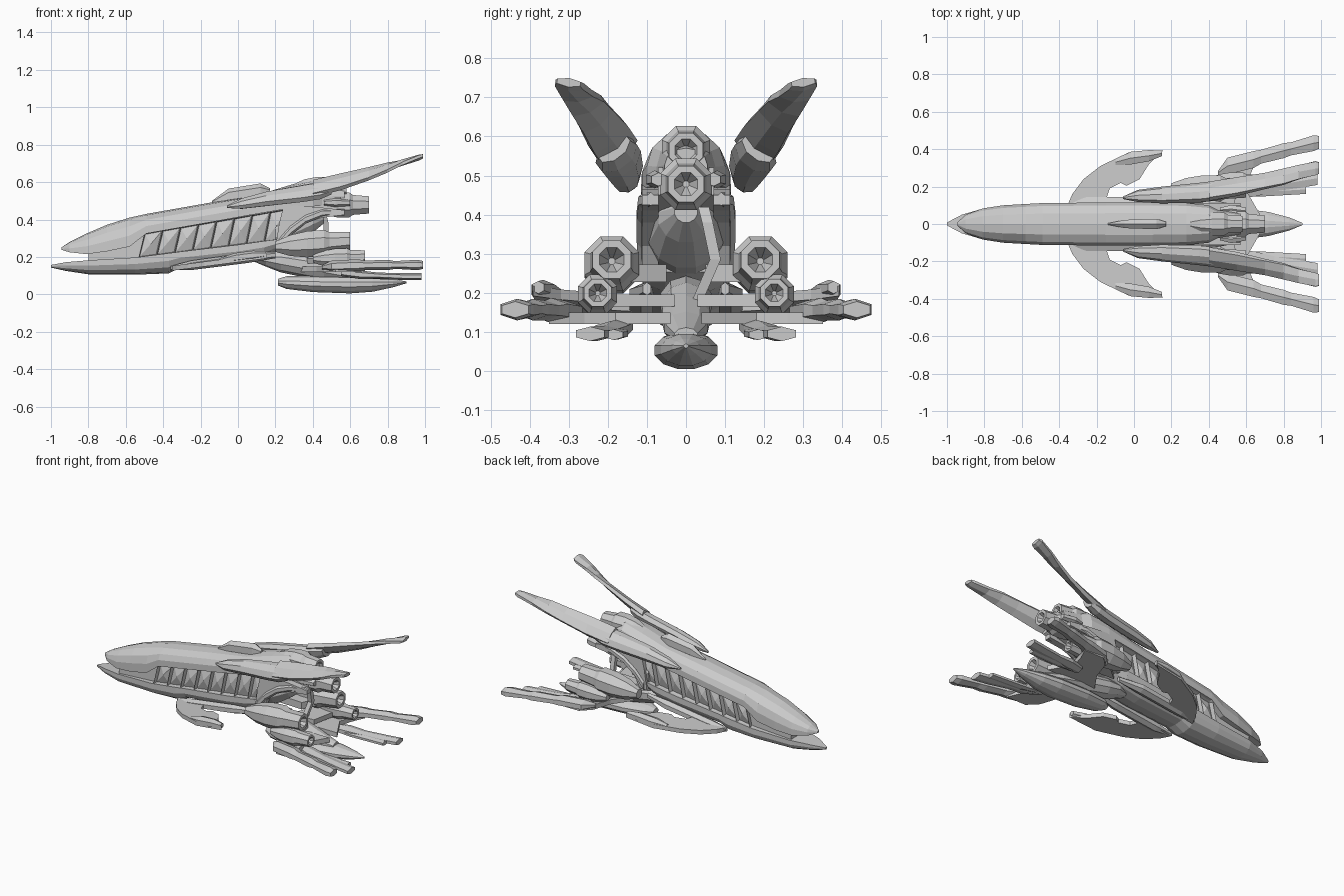
import bpy, bmesh
from math import sin, cos, pi, radians
from mathutils import Vector


def finish(name, bm, mirror=False, fix=True):
    if fix:
        bmesh.ops.recalc_face_normals(bm, faces=bm.faces)
    me = bpy.data.meshes.new(name)
    bm.to_mesh(me)
    bm.free()
    ob = bpy.data.objects.new(name, me)
    bpy.context.collection.objects.link(ob)
    if mirror:
        m = ob.modifiers.new("mirror", 'MIRROR')
        m.use_axis = (False, True, False)
        m.use_mirror_merge = False
    return ob


def skin(name, rings, mirror=False):
    bm = bmesh.new()
    rows = [[bm.verts.new(p) for p in r] for r in rings]
    n = len(rows[0])
    for a, b in zip(rows, rows[1:]):
        for i in range(n):
            bm.faces.new((a[i], a[(i + 1) % n], b[(i + 1) % n], b[i]))
    bm.faces.new(rows[0])
    bm.faces.new(rows[-1])
    return finish(name, bm, mirror)


def loft(name, stations, n=8, mirror=False):
    """Stations along x: (x, y, z, half width, half height, roll degrees)."""
    rings = []
    for x, y, z, ry, rz, *roll in stations:
        t = radians(roll[0]) if roll else 0
        ring = []
        for i in range(n):
            a = 2 * pi * (i + .5) / n
            u, v = ry * cos(a) / cos(pi / n), rz * sin(a) / cos(pi / n)
            ring.append((x, y + u * cos(t) - v * sin(t), z + u * sin(t) + v * cos(t)))
        rings.append(ring)
    return skin(name, rings, mirror)


def shell(name, stations):
    """Domed hull: (x, half width, flat-side z, crown z)."""
    half = [(1, 0), (1, .38), (.86, .7), (.5, .93)]
    dome = half + [(0, 1)] + [(-u, v) for u, v in reversed(half)]
    return skin(name, [[(x, u * w, z0 + v * (z1 - z0)) for u, v in dome]
                       for x, w, z0, z1 in stations])


def slab(name, outline, y0, y1, mirror=False):
    """Side profile in x, z extruded across y."""
    return skin(name, [[(x, y, z) for x, z in outline] for y in (y0, y1)], mirror)


def plate(name, outline, z0, slope, thick, mirror=True):
    """Plan outline in x, y given thickness, tilted along x."""
    return skin(name, [[(x, y, z0 + slope * x + d) for x, y in outline]
                       for d in (-thick / 2, thick / 2)], mirror)


def engine(name, x0, x1, y, z, r, droop=0, mirror=False):
    """Faceted nacelle with hollow nozzle."""
    L = x1 - x0
    profile = [(0, .4), (.2, .8), (.42, 1), (.65, 1), (.72, .8), (1, .7), (1, .45), (.85, .12)]
    return loft(name, [(x0 + L * t, y, z - droop * (1 - t), r * k, r * k)
                       for t, k in profile], 8, mirror)


# Main hull shells
shell("upper_hull", [
    (-.945, .008, .238, .25), (-.9, .05, .225, .28), (-.81, .083, .215, .325),
    (-.7, .1, .23, .372), (-.58, .107, .255, .41), (-.49, .112, .325, .43),
    (-.15, .115, .385, .49), (.1, .115, .43, .53), (.28, .113, .46, .585),
    (.4, .1, .47, .615), (.45, .075, .475, .6), (.57, .055, .5, .57)])
shell("lower_hull", [
    (-1, .008, .157, .143), (-.92, .05, .172, .125), (-.8, .085, .182, .107),
    (-.55, .105, .197, .105), (-.37, .11, .22, .112), (-.31, .108, .228, .142),
    (0, .112, .265, .17), (.14, .11, .285, .195), (.24, .1, .298, .25)])

# Core between shells
slab("hull_core", [(-.8, .17), (-.5, .18), (.2, .25), (.28, .33), (.4, .41), (.55, .45),
                   (.55, .52), (.3, .5), (-.5, .36), (-.6, .28), (-.8, .24)], -.072, .072)

# Recessed window bays
bm = bmesh.new()
cols = []
for i in range(9):
    x = -.53 + i * .096
    cols.append((bm.verts.new((x, .106, .198 + .125 * (x + .53))),
                 bm.verts.new((x + .03, .106, .33 + .17 * (x + .5)))))
for a, b in zip(cols, cols[1:]):
    bm.faces.new((a[0], a[1], b[1], b[0]))
bays = list(bm.faces)
bmesh.ops.inset_individual(bm, faces=bays, thickness=.011, depth=0)
bmesh.ops.inset_individual(bm, faces=bays, thickness=.006, depth=-.028)
bmesh.ops.poke(bm, faces=bays, offset=.018)
finish("window_bays", bm, True, False)

# Curved rear fenders
slab("rear_fender", [(.2, .25), (.25, .25), (.29, .32), (.36, .38), (.45, .41), (.57, .425),
                     (.57, .45), (.44, .465), (.3, .475), (.24, .46), (.22, .38)],
     .07, .113, True)
loft("fender_rim", [(.22, .112, .27, .012, .025), (.28, .114, .34, .012, .022),
                    (.36, .114, .4, .012, .02), (.45, .11, .435, .012, .018),
                    (.57, .09, .44, .01, .015)], 6, True)
loft("rear_bulkhead", [(.2, 0, .33, .1, .09), (.3, 0, .35, .095, .085),
                       (.4, 0, .39, .07, .06), (.46, 0, .41, .03, .03)], 12)

# Dorsal ridge
loft("dorsal_ridge", [(-.14, 0, .49, .004, .008), (-.05, 0, .525, .022, .035),
                      (.12, 0, .55, .028, .037), (.17, 0, .55, .012, .015)], 6)

# Upper fins and pods
loft("upper_fin_pod", [
    (-.06, .14, .468, .006, .006, -35), (.02, .15, .485, .032, .025, -35),
    (.15, .155, .51, .045, .034, -35), (.35, .168, .54, .055, .036, -38),
    (.44, .178, .555, .056, .036, -38), (.5, .185, .57, .045, .026, -38)], 8, True)
loft("upper_fin", [
    (.4, .175, .565, .055, .025, -40), (.55, .2, .602, .055, .022, -40),
    (.7, .23, .645, .047, .017, -36), (.8, .253, .678, .044, .016, -25),
    (.88, .277, .705, .038, .015, -8), (.97, .298, .732, .037, .014, 8),
    (.99, .3, .738, .03, .01, 8)], 6, True)

# Engines
engine("tail_engine", .4, .7, 0, .478, .066)
engine("upper_tail_engine", .3, .58, 0, .565, .062)
engine("side_engine", .2, .6, .19, .285, .07, .03, True)
engine("small_engine", .4, .68, .226, .2, .05, .01, True)
loft("tail_fairing", [(.46, .075, .49, .012, .012), (.52, .08, .49, .022, .02),
                      (.6, .07, .49, .018, .015)], 6, True)

# Engine brackets
plate("side_engine_bracket", [(.2, .06), (.33, .17), (.48, .17), (.42, .05)], .25, 0, .045)
plate("small_engine_bracket", [(.36, .03), (.43, .22), (.56, .22), (.52, .03)], .18, 0, .03)

# Belly pylon and keel pod
loft("belly_pylon", [(.08, 0, .19, .03, .012), (.15, 0, .19, .06, .04), (.23, 0, .18, .065, .06),
                     (.36, 0, .158, .062, .065), (.46, 0, .135, .06, .055),
                     (.57, 0, .11, .055, .04), (.7, 0, .09, .03, .02)], 10)
loft("keel_pod", [(.215, 0, .065, .025, .018), (.26, 0, .063, .055, .034),
                  (.4, 0, .056, .078, .044), (.6, 0, .052, .08, .047),
                  (.72, 0, .054, .064, .04), (.83, 0, .06, .035, .022),
                  (.9, 0, .064, .006, .005)], 12)

# Forward swept wings
plate("forward_wing", [(-.36, .09), (-.33, .16), (-.27, .24), (-.18, .31), (-.03, .382),
                       (.155, .392), (.08, .32), (.03, .24), (-.04, .205), (-.07, .22),
                       (-.13, .19), (-.16, .1)], .185, .13, .026)
loft("forward_wing_tip", [(-.1, .33, .178, .015, .012), (-.02, .352, .195, .034, .022),
                          (.08, .365, .208, .03, .022), (.15, .378, .214, .015, .014)], 6, True)
loft("wing_root", [(-.36, .1, .14, .01, .01), (-.25, .115, .155, .03, .022),
                   (.05, .115, .195, .03, .024), (.2, .1, .21, .01, .015)], 6, True)

# Rear wings with long gun booms
plate("rear_wing", [(.33, .04), (.42, .17), (.46, .29), (.52, .35), (.66, .35), (.62, .26),
                    (.6, .18), (.68, .04)], .135, 0, .03)
loft("outer_boom", [
    (.45, .275, .145, .01, .01), (.5, .31, .15, .045, .026), (.64, .345, .155, .045, .028),
    (.68, .36, .155, .037, .022), (.8, .392, .157, .04, .024), (.84, .402, .157, .035, .018),
    (.96, .432, .157, .042, .024), (.99, .437, .157, .034, .018)], 6, True)
loft("inner_boom", [
    (.55, .165, .115, .03, .015), (.65, .19, .105, .042, .02), (.75, .205, .1, .033, .014),
    (.88, .228, .095, .036, .016), (.98, .245, .095, .036, .016)], 6, True)
loft("inner_boom_rail", [(.6, .16, .1, .012, .01), (.7, .172, .095, .024, .012),
                         (.92, .185, .093, .024, .012)], 6, True)

# Rear feed pipe on one side
path = [Vector((.46, .045, .42)), Vector((.47, .055, .38)),
        Vector((.47, .075, .285)), Vector((.45, .025, .17))]
skin("feed_pipe", [[(p.x + dx, p.y + dy, p.z) for dx, dy in
                    ((-.014, -.014), (.014, -.014), (.014, .014), (-.014, .014))] for p in path])
